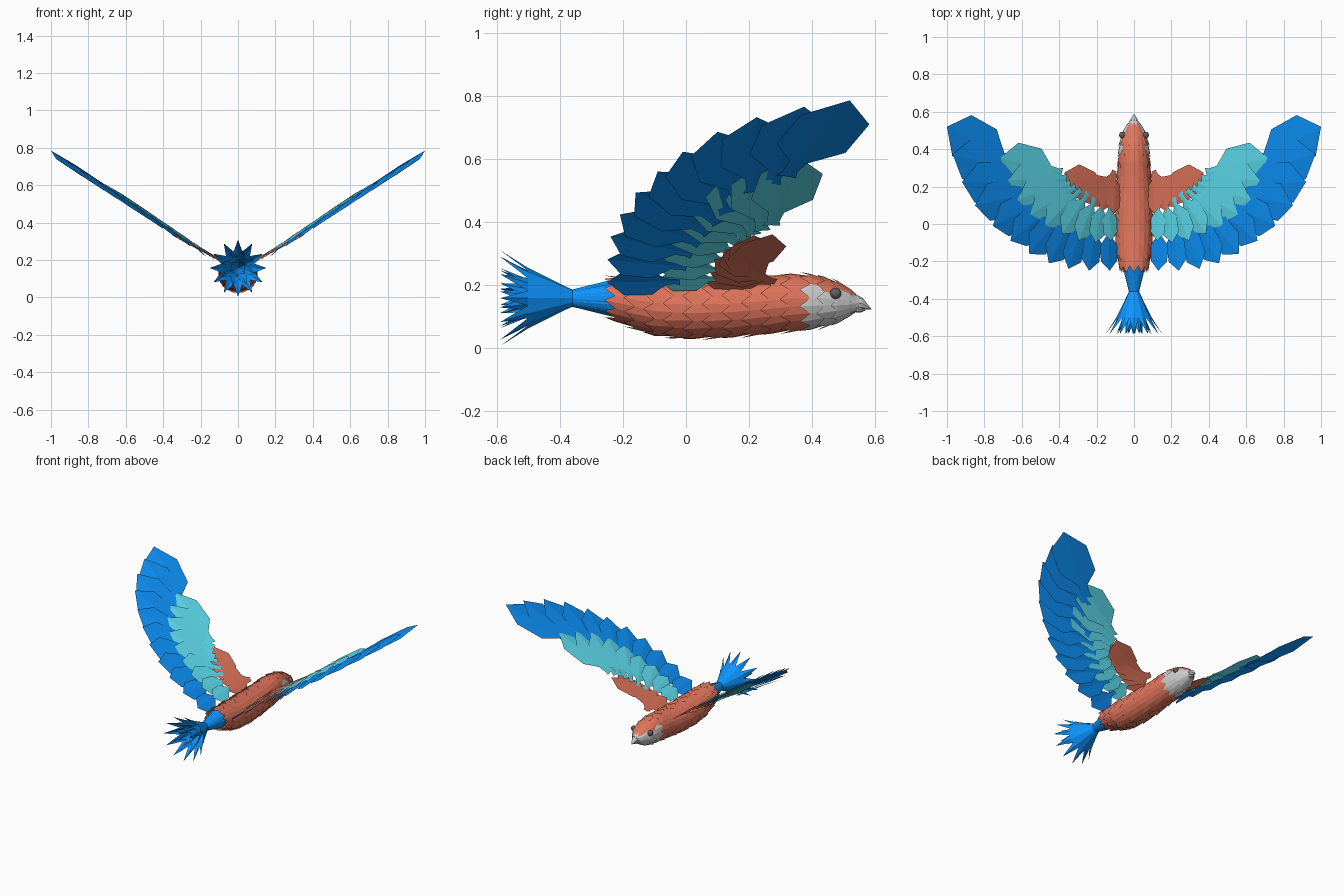
import bpy, math
from mathutils import Vector

if "Cube" in bpy.data.objects:
    bpy.data.objects.remove(bpy.data.objects["Cube"])

def material(name, rgb):
    m = bpy.data.materials.new(name)
    m.diffuse_color = (*rgb, 1)
    m.use_nodes = True
    m.node_tree.nodes["Principled BSDF"].inputs["Base Color"].default_value = m.diffuse_color
    return m

BLUE = material("blue", (0.004, 0.30, 1.0))
CYAN = material("cyan", (0.12, 0.77, 0.92))
CORAL = material("coral", (0.74, 0.175, 0.105))

def make(name, verts, faces, mat=None):
    me = bpy.data.meshes.new(name)
    me.from_pydata([tuple(v) for v in verts], [], faces)
    me.update()
    ob = bpy.data.objects.new(name, me)
    bpy.context.collection.objects.link(ob)
    if mat:
        me.materials.append(mat)
    return ob

def add_feather(verts, faces, outline, place, flip=False):
    """Strip of facets either side of a spine; place(along, across) -> point."""
    n = len(verts)
    for a, w in outline:
        verts += [place(a, w), place(a, 0), place(a, -w)]
    for i in range(len(outline) - 1):
        p, q = n + 3 * i, n + 3 * i + 3
        if i == 0:
            new = [(p + 1, q, q + 1), (p + 1, q + 1, q + 2)]
        else:
            new = [(p, q, q + 1, p + 1), (p + 1, q + 1, q + 2, p + 2)]
        faces += [f[::-1] if flip else f for f in new]

# ---------- wings: three fans of hexagonal feathers on a rising plane ----------
SLOPE = 0.665
C = 1 / math.hypot(1, SLOPE)
NORMAL = Vector((-SLOPE * C, 0, C))
FEATHER = [(0, 0), (.11, .12), (.29, .12), (.39, .03), (.45, .025), (.48, .035)]

def wing_fan(name, tips, ang, size, lift, mat, z0=.12, slope=SLOPE):
    for s, side in ((1, "right"), (-1, "left")):
        verts, faces = [], []
        for k, (tx, ty) in enumerate(tips):
            t = k / (len(tips) - 1)
            a = math.radians(ang[0] + (ang[1] - ang[0]) * t)
            sc = size[0] + (size[1] - size[0]) * t
            ax = Vector((math.cos(a), math.sin(a)))

            def place(back, w):
                u = tx / C - back * sc * ax.x - w * sc * ax.y
                y = ty - back * sc * ax.y + w * sc * ax.x
                h = lift - .06 * abs(w) * sc + .13 * w * sc
                p = Vector((u * C, y, z0 + slope * u * C)) + NORMAL * h
                return Vector((s * p.x, p.y, p.z))
            add_feather(verts, faces, FEATHER, place, flip=s < 0)
        make(f"{side}_wing_{name}", verts, faces, mat)

wing_fan("flight_feathers",
         [(1.0, .52), (.97, .375), (.92, .225), (.85, .10), (.755, -.01), (.66, -.09),
          (.56, -.16), (.455, -.21), (.35, -.24), (.24, -.25), (.13, -.25)],
         (25, -92), (1.0, .48), 0, BLUE)
wing_fan("middle_feathers",
         [(.72, .355), (.68, .235), (.63, .13), (.56, .05), (.48, -.01), (.39, -.055),
          (.30, -.09), (.21, -.10), (.13, -.09)],
         (12, -92), (.84, .42), .010, CYAN)
wing_fan("shoulder_feathers",
         [(.38, .275), (.375, .215), (.34, .165), (.295, .125), (.24, .09), (.18, .07), (.115, .055)],
         (22, -88), (.62, .45), .014, CORAL, .135, .56)

# ---------- body section along y: (y, top, bottom, half width) ----------
PROFILE = [(-.27, .217, .11, .06), (-.2, .217, .08, .08), (-.1, .213, .045, .092),
           (0, .211, .034, .096), (.15, .213, .04, .093), (.25, .218, .05, .085),
           (.35, .229, .06, .078), (.42, .223, .067, .073), (.5, .197, .09, .055),
           (.55, .165, .118, .026)]

def surface(y, ang, lift=0):
    y = max(PROFILE[0][0], min(PROFILE[-1][0], y))
    for p, q in zip(PROFILE, PROFILE[1:]):
        if y <= q[0]:
            t = (y - p[0]) / (q[0] - p[0])
            _, top, bot, rx = [a + (b - a) * t for a, b in zip(p, q)]
            break
    return Vector(((rx + lift) * math.sin(ang), y,
                   (top + bot) / 2 + ((top - bot) / 2 + lift) * math.cos(ang)))

def tube(name, ys, mat=None, n=12):
    verts = [surface(y, 2 * math.pi * i / n, -.002) for y in ys for i in range(n)]
    faces = [(r * n + i, r * n + (i + 1) % n, (r + 1) * n + (i + 1) % n, (r + 1) * n + i)
             for r in range(len(ys) - 1) for i in range(n)]
    faces += [list(range(n))[::-1], [(len(ys) - 1) * n + i for i in range(n)]]
    make(name, verts, faces, mat)

tube("body_core", [-.2, -.1, 0, .15, .25, .35, .42], CORAL)
tube("head_core", [.42, .46, .5, .55])

# ---------- overlapping body scales, pointing back ----------
SCALE = [(0, 0), (.25, 1), (.75, 1), (1, .5)]
groups = {"body_scales": ([], [], CORAL), "face_scales": ([], [], None)}
N = 11
rings = [(-.26 + .062 * i, .14) for i in range(11)] + [(.415, .10), (.46, .08)]
for r, (ytip, length) in enumerate(rings):
    for i in range(N):
        ang = 2 * math.pi * (i + .5 * (r % 2)) / N
        grey = ytip > .35 and math.cos(ang) < .6
        verts, faces, _ = groups["face_scales" if grey else "body_scales"]

        def place(a, w):
            return surface(ytip + a * length, ang + w * math.pi / N * 1.02,
                           .012 * (1 - a) - .001 * abs(w))
        add_feather(verts, faces, SCALE, place, flip=True)
for name, (v, f, m) in groups.items():
    make(name, v, f, m)

# ---------- tail: rosette of pointed feathers, pinched then flaring ----------
verts, faces = [], []
TAIL = [(0, 0), (.24, .024), (.62, .010), (1, .022)]
for count, reach, waist, phase in ((12, .152, .026, 0), (8, .10, .016, .3), (6, .05, .004, .1)):
    for i in range(count):
        a = 2 * math.pi * i / count + phase
        out = Vector((math.sin(a), 0, math.cos(a)))
        across = Vector((math.cos(a), 0, -math.sin(a)))

        def place(t, w):
            if t < .62:
                r = waist + (reach - waist) * (1 - t / .62) ** 1.2
            else:
                r = waist + .033 * (t - .62) / .38
            return (out * (r - .4 * abs(w) * (t < .6)) + across * w
                    + Vector((0, -.59 + .37 * t, .157)))
        add_feather(verts, faces, TAIL, place)
make("tail_feathers", verts, faces, BLUE)

# ---------- beak: hooked upper half and small lower half ----------
def beak(name, sections, tip):
    verts, n = [], 8
    for y, z, rx, rz in sections:
        verts += [(rx * math.cos(2 * math.pi * i / n), y, z + rz * math.sin(2 * math.pi * i / n))
                  for i in range(n)]
    verts.append(tip)
    last = (len(sections) - 1) * n
    faces = [(r * n + i, (r + 1) * n + i, (r + 1) * n + (i + 1) % n, r * n + (i + 1) % n)
             for r in range(len(sections) - 1) for i in range(n)]
    faces += [(last + (i + 1) % n, last + i, len(verts) - 1) for i in range(n)]
    make(name, verts, faces)

beak("upper_beak", [(.53, .148, .026, .024), (.56, .14, .018, .019)], (0, .59, .121))
beak("lower_beak", [(.53, .127, .02, .014), (.555, .121, .013, .01)], (0, .57, .118))

# ---------- eyes ----------
DARK = material("dark_grey", (.12, .12, .12))
for s, side in ((1, "right"), (-1, "left")):
    bpy.ops.mesh.primitive_uv_sphere_add(segments=12, ring_count=8, radius=.018,
                                         location=(s * .062, .475, .172))
    eye = bpy.context.object
    eye.name = f"{side}_eye"
    eye.data.materials.append(DARK)
